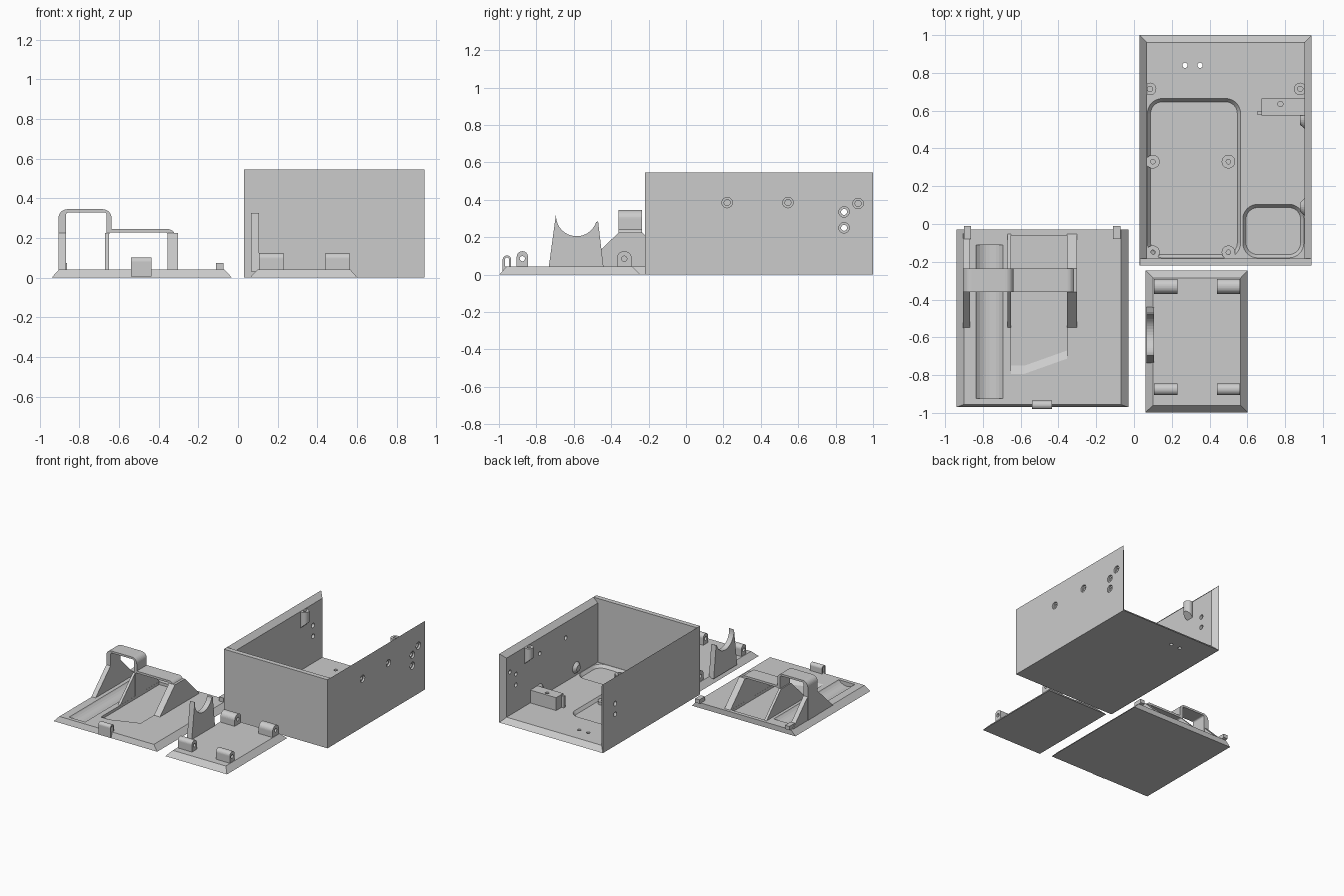
import bpy, bmesh, math

if "Cube" in bpy.data.objects:
    bpy.data.objects.remove(bpy.data.objects["Cube"])

grey = bpy.data.materials.new("light grey plastic")
grey.use_nodes = True
grey.diffuse_color = (0.6, 0.6, 0.6, 1)
grey.node_tree.nodes["Principled BSDF"].inputs["Base Color"].default_value = (0.6, 0.6, 0.6, 1)


def loft(name, loop_a, loop_b):
    """Solid between two closed loops with equal point counts."""
    bm = bmesh.new()
    a = [bm.verts.new(p) for p in loop_a]
    b = [bm.verts.new(p) for p in loop_b]
    bm.faces.new(a)
    bm.faces.new(b)
    for i in range(len(a)):
        j = (i + 1) % len(a)
        bm.faces.new((a[i], a[j], b[j], b[i]))
    bmesh.ops.recalc_face_normals(bm, faces=bm.faces)
    mesh = bpy.data.meshes.new(name)
    bm.to_mesh(mesh)
    bm.free()
    mesh.materials.append(grey)
    obj = bpy.data.objects.new(name, mesh)
    bpy.context.collection.objects.link(obj)
    return obj


def place(axis, pts, d):
    """Put 2D points on the plane at distance d along the axis."""
    if axis == "x":
        return [(d, p, q) for p, q in pts]
    if axis == "y":
        return [(p, d, q) for p, q in pts]
    return [(p, q, d) for p, q in pts]


def taper(name, axis, pts_a, a, pts_b, b):
    return loft(name, place(axis, pts_a, a), place(axis, pts_b, b))


def prism(name, axis, pts, a, b):
    return taper(name, axis, pts, a, pts, b)


def rect(u0, u1, v0, v1):
    return [(u0, v0), (u1, v0), (u1, v1), (u0, v1)]


def arc(u, v, r, start, end, n=8):
    angles = [math.radians(start + (end - start) * i / n) for i in range(n + 1)]
    return [(u + r * math.cos(t), v + r * math.sin(t)) for t in angles]


def rounded(u0, u1, v0, v1, r):
    return (arc(u0 + r, v0 + r, r, 180, 270) + arc(u1 - r, v0 + r, r, 270, 360)
            + arc(u1 - r, v1 - r, r, 0, 90) + arc(u0 + r, v1 - r, r, 90, 180))


def arch(u0, u1, v0, v1, r):
    return [(u0, v0), (u1, v0)] + arc(u1 - r, v1 - r, r, 0, 90) + arc(u0 + r, v1 - r, r, 90, 180)


def rod(name, axis, u, v, r, a, b, n=24):
    return prism(name, axis, arc(u, v, r, 0, 360, n)[:-1], a, b)


def cut(obj, *cutters):
    for c in cutters:
        c.hide_render = True
        mod = obj.modifiers.new("cut", "BOOLEAN")
        mod.operation = "DIFFERENCE"
        mod.solver = "EXACT"
        mod.object = c
        bpy.context.view_layer.objects.active = obj
        bpy.ops.object.modifier_apply(modifier=mod.name)
        bpy.data.objects.remove(c)


# Box: floor and front wall, plus side walls bevelled toward the open top and back
X0, X1, Y0, Y1, H, T = 0.03, 0.94, -0.22, 1.0, 0.545, 0.038
floor = taper("box_floor", "z", rect(X0 + 0.002, X1 - 0.002, Y0, Y1), 0,
              rect(X0 + 0.002, X1 - 0.002, Y0, Y1 - T), T)
prism("box_front_wall", "y", rect(X0 + 0.001, X1 - 0.001, 0, H - 0.001), Y0, Y0 + T)
outer, inner = rect(Y0, Y1, 0, H), rect(Y0, Y1 - T, T, H - T)
right_wall = taper("box_right_wall", "x", outer, X0, inner, X0 + T)
left_wall = taper("box_left_wall", "x", outer, X1, inner, X1 - T)

# Side wall screw holes: two go through both walls, the rest are countersunk
for y, z in ((0.845, 0.335), (0.845, 0.25)):
    cut(right_wall, rod("cutter", "x", y, z, 0.018, 0, 0.1))
for y, z in ((0.22, 0.385), (0.545, 0.385), (0.92, 0.38), (0.845, 0.335), (0.845, 0.25)):
    cut(left_wall, rod("cutter", "x", y, z, 0.016, 0.85, 1),
        rod("cutter", "x", y, z, 0.028, 0.925, 1))

# Floor pockets with sloping rims, and two through holes
for x0, x1, y0, y1 in ((0.07, 0.565, -0.18, 0.665), (0.575, 0.9, -0.18, 0.105)):
    s = 0.018
    cut(floor, taper("cutter", "z", rounded(x0, x1, y0, y1, 0.08), T + 0.001,
                     rounded(x0 + s, x1 - s, y0 + s, y1 - s, 0.062), 0.015))
for x in (0.27, 0.35):
    cut(floor, rod("cutter", "z", x, 0.84, 0.014, -0.1, 0.1))

# Pocket screw bosses
for x in (0.1, 0.5):
    for y in (0.33, -0.15):
        boss = rod("pocket_boss", "z", x, y, 0.036, 0.01, T)
        cut(boss, rod("cutter", "z", x, y, 0.012, 0.016, 0.1))

# Lid screw posts with a sloped underside running into the wall
for x, wall in ((0.085, X0 + 0.02), (0.88, X1 - 0.02)):
    ring = arc(x, 0.715, 0.033, 0, 360, 24)[:-1]
    low = [(p, q, 0.36 + abs(p - wall) * 0.9) for p, q in ring]
    post = loft("lid_screw_post", low, place("z", ring, H - T))
    cut(post, rod("cutter", "z", x, 0.715, 0.014, 0.44, 0.6))

# Wall nut bosses
for y in (0.55, 0.09):
    taper("wall_boss", "x", arc(y, 0.1, 0.045, 0, 360, 20)[:-1], X1 - T,
          arc(y, 0.1, 0.025, 0, 360, 20)[:-1], X1 - T - 0.022)

# Switch block inside the box
block = prism("switch_block", "z", rect(0.675, 0.905, 0.575, 0.665), T - 0.01, 0.14)
cut(block, rod("cutter", "z", 0.775, 0.635, 0.014, 0.08, 0.2))
prism("switch_block_tab", "z", rect(0.655, 0.68, 0.578, 0.597), T - 0.01, 0.13)

# Main lid: bevelled sides, long round trough and a sloped tray
lid = taper("main_lid", "z", rect(-0.94, -0.03, -0.97, -0.03), 0,
            rect(-0.9, -0.07, -0.955, -0.03), 0.042)
cut(lid, rod("cutter", "y", -0.765, 0.1, 0.092, -0.925, -0.11, 32))
tray_top = [(-0.65, -0.06), (-0.65, -0.795), (-0.58, -0.795), (-0.355, -0.715), (-0.355, -0.06)]
tray_low = [(x, max(y, -0.9) + (0.045 if y < -0.5 else 0)) for x, y in tray_top]
cut(lid, taper("cutter", "z", tray_top, 0.043, tray_low, 0.02))

# Holder bridges over the trough and tray
tall = prism("tall_bridge", "y", arch(-0.905, -0.637, 0.035, 0.345, 0.045), -0.36, -0.235)
cut(tall, prism("cutter", "y", arch(-0.866, -0.662, 0, 0.329, 0.012), -0.5, 0),
    prism("cutter", "y", rect(-0.65, -0.6, 0, 0.228), -0.5, 0))
low = prism("low_bridge", "y",
            [(-0.662, 0.03), (-0.315, 0.03)] + arc(-0.355, 0.205, 0.04, 0, 90) + [(-0.662, 0.245)],
            -0.36, -0.235)
cut(low, prism("cutter", "y", arch(-0.65, -0.355, 0, 0.228, 0.012), -0.5, 0))

# Sloped gussets beside the bridge legs
for x0, x1 in ((-0.904, -0.867), (-0.671, -0.651), (-0.354, -0.302)):
    prism("bridge_gusset", "x",
          [(-0.55, 0.03), (-0.55, 0.04), (-0.36, 0.225), (-0.235, 0.225), (-0.05, 0.04), (-0.05, 0.03)],
          x0, x1)

# Rear hooks and front snap latch of the main lid
for x in (-0.9, -0.11):
    prism("rear_hook", "x", [(-0.08, 0.03), (-0.01, 0.045), (-0.01, 0.075), (-0.08, 0.075)], x, x + 0.038)
latch = prism("snap_latch", "x", arch(-0.98, -0.935, 0.005, 0.102, 0.022), -0.54, -0.435)
cut(latch, prism("cutter", "x", arch(-0.969, -0.946, 0.042, 0.091, 0.011), -0.6, -0.4))

# Small lid, bevelled all round
taper("small_lid", "z", rect(0.06, 0.602, -0.998, -0.245), 0,
      rect(0.1, 0.565, -0.96, -0.285), 0.042)

# Cradle on the small lid with a round saddle
prism("motor_cradle", "x",
      [(-0.735, 0.03), (-0.695, 0.325)] + arc(-0.585, 0.315, 0.11, 180, 342, 20)
      + [(-0.47, 0.285), (-0.44, 0.03)], 0.065, 0.107)

# Hinge lugs on the small lid
for x0, x1 in ((0.105, 0.23), (0.44, 0.562)):
    for y, r in ((-0.875, 0.03), (-0.33, 0.04)):
        lug = prism("hinge_lug", "x", arch(y - r, y + r, 0.03, 0.125, r - 0.001), x0, x1)
        cut(lug, rod("cutter", "x", y, 0.085, 0.014, 0, 1))
